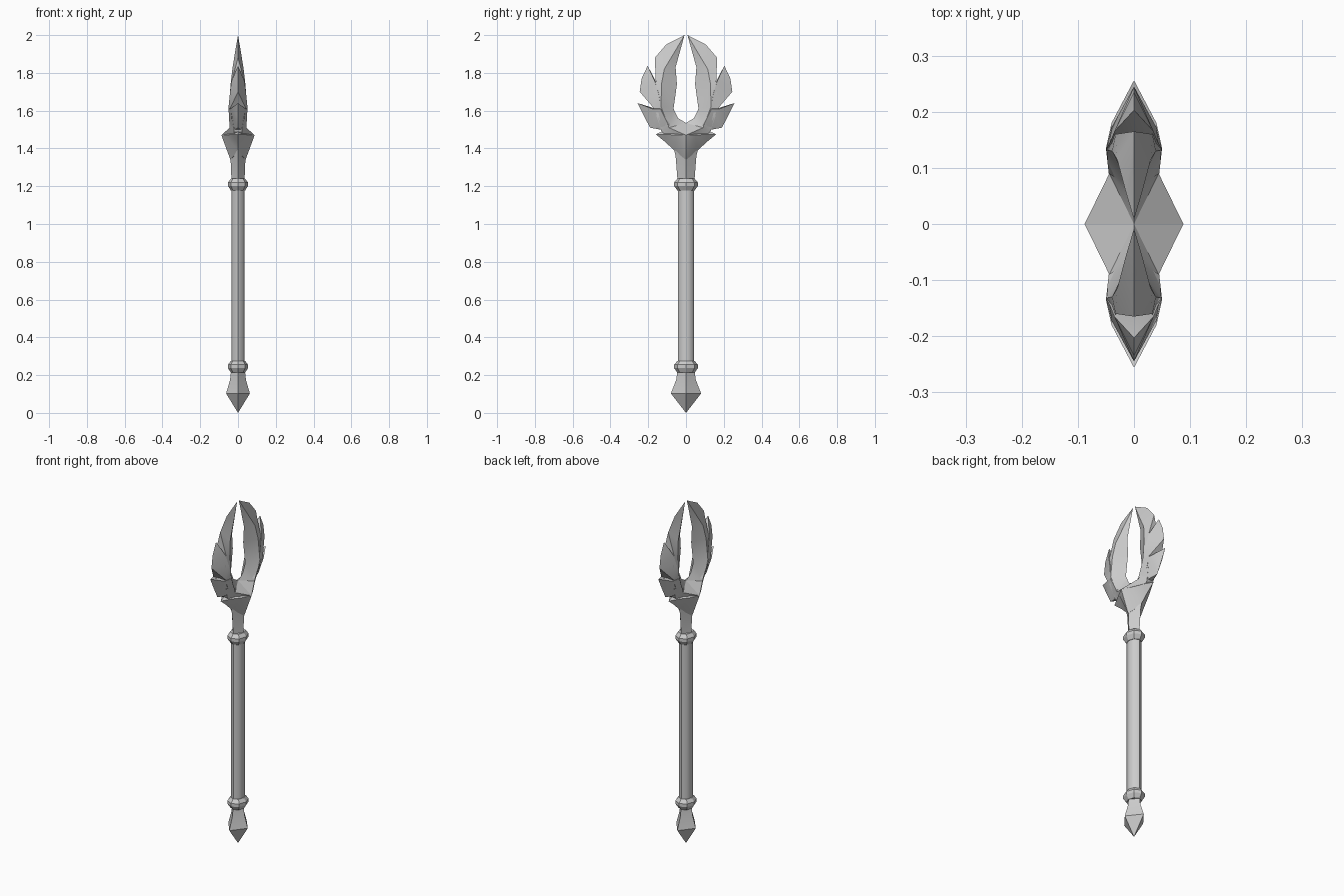
import bpy, bmesh, math

cube = bpy.data.objects.get("Cube")
if cube:
    bpy.data.objects.remove(cube)

grey = bpy.data.materials.new("plain_grey")
grey.use_nodes = True
grey.diffuse_color = (0.6, 0.6, 0.6, 1)
grey.node_tree.nodes["Principled BSDF"].inputs["Base Color"].default_value = (0.6, 0.6, 0.6, 1)


def loft(name, rings, angle=30):
    """Skin a list of equal rings, cap the ends and weld collapsed points."""
    bm = bmesh.new()
    loops = [[bm.verts.new(p) for p in ring] for ring in rings]
    n = len(loops[0])
    for a, b in zip(loops, loops[1:]):
        for i in range(n):
            j = (i + 1) % n
            bm.faces.new((a[i], a[j], b[j], b[i]))
    bm.faces.new(loops[0])
    bm.faces.new(loops[-1])
    bmesh.ops.remove_doubles(bm, verts=bm.verts, dist=0.0005)
    bmesh.ops.triangulate(bm, faces=[f for f in bm.faces if len(f.verts) > 3])
    bmesh.ops.recalc_face_normals(bm, faces=bm.faces)
    mesh = bpy.data.meshes.new(name)
    bm.to_mesh(mesh)
    bm.free()
    mesh.materials.append(grey)
    obj = bpy.data.objects.new(name, mesh)
    bpy.context.collection.objects.link(obj)
    bpy.ops.object.select_all(action="DESELECT")
    obj.select_set(True)
    bpy.context.view_layer.objects.active = obj
    bpy.ops.object.shade_smooth_by_angle(angle=math.radians(angle))
    return obj


def column(name, sides, profile, angle=30):
    """Stack of oval rings given as (half width x, half width y, z)."""
    turn = [math.tau * i / sides for i in range(sides)]
    return loft(name, [[(rx * math.cos(t), ry * math.sin(t), z) for t in turn]
                       for rx, ry, z in profile], angle)


def feather(name, sections):
    """Sections hold inner edge, side ridge (y, z, x) and outer edge (y, z, x)."""
    for side, sign in (("back", 1), ("front", -1)):
        rings = []
        for (iy, iz), (ry, rz, rx), (oy, oz, ox) in sections:
            rings.append([(0, sign * iy, iz), (rx, sign * ry, rz), (ox, sign * oy, oz),
                          (-ox, sign * oy, oz), (-rx, sign * ry, rz)])
        loft(f"{side}_{name}", rings, 25)


def tip(y, z):
    return (y, z), (y, z, 0), (y, z, 0)


# Handle
column("shaft", 8, [(0.035, 0.043, 0.22), (0.035, 0.043, 1.22)], 50)
for name, z in (("lower_collar", 0.245), ("upper_collar", 1.21)):
    column(name, 8, [(0.038, 0.046, z - 0.032), (0.053, 0.063, z - 0.008),
                     (0.053, 0.063, z + 0.01), (0.038, 0.046, z + 0.03)])
column("pommel", 4, [(0, 0, 0), (0.063, 0.08, 0.103), (0.042, 0.052, 0.175), (0.036, 0.044, 0.23)])
column("neck", 4, [(0.034, 0.044, 1.22), (0.04, 0.055, 1.36), (0.055, 0.07, 1.42)])

# Curved main blades, meeting in the hub
feather("blade", [
    tip(0.008, 2.0),
    ((0.03, 1.92), (0.055, 1.92, 0.014), (0.105, 1.95, 0)),
    ((0.055, 1.83), (0.115, 1.82, 0.03), (0.165, 1.88, 0)),
    ((0.048, 1.74), (0.13, 1.74, 0.039), (0.16, 1.755, 0.033)),
    ((0.066, 1.61), (0.132, 1.62, 0.049), (0.17, 1.615, 0.038)),
    ((0.042, 1.56), (0.09, 1.51, 0.044), (0.13, 1.49, 0.02)),
    ((0, 1.535), (0, 1.47, 0.088), (0, 1.37, 0.02)),
])

# Middle and lower feathers on the outer edge
feather("middle_feather", [
    tip(0.203, 1.838),
    ((0.16, 1.755), (0.165, 1.755, 0.035), (0.235, 1.77, 0)),
    ((0.14, 1.69), (0.145, 1.69, 0.043), (0.245, 1.70, 0)),
    ((0.12, 1.60), (0.133, 1.62, 0.05), (0.172, 1.615, 0.04)),
    ((0.08, 1.52), (0.10, 1.53, 0.04), (0.13, 1.53, 0.03)),
])
feather("lower_feather", [
    tip(0.256, 1.64),
    ((0.175, 1.615), (0.18, 1.61, 0.04), (0.222, 1.57, 0)),
    ((0.13, 1.62), (0.135, 1.61, 0.05), (0.19, 1.51, 0)),
    ((0.06, 1.55), (0.09, 1.52, 0.045), (0.11, 1.495, 0.02)),
])

# Hub with pointed spurs
feather("spur", [
    tip(0.16, 1.475),
    ((0.11, 1.497), (0.11, 1.475, 0.028), (0.105, 1.43, 0)),
    ((0.05, 1.51), (0.05, 1.47, 0.062), (0.058, 1.385, 0)),
    ((0, 1.53), (0, 1.47, 0.088), (0, 1.34, 0.04)),
])
